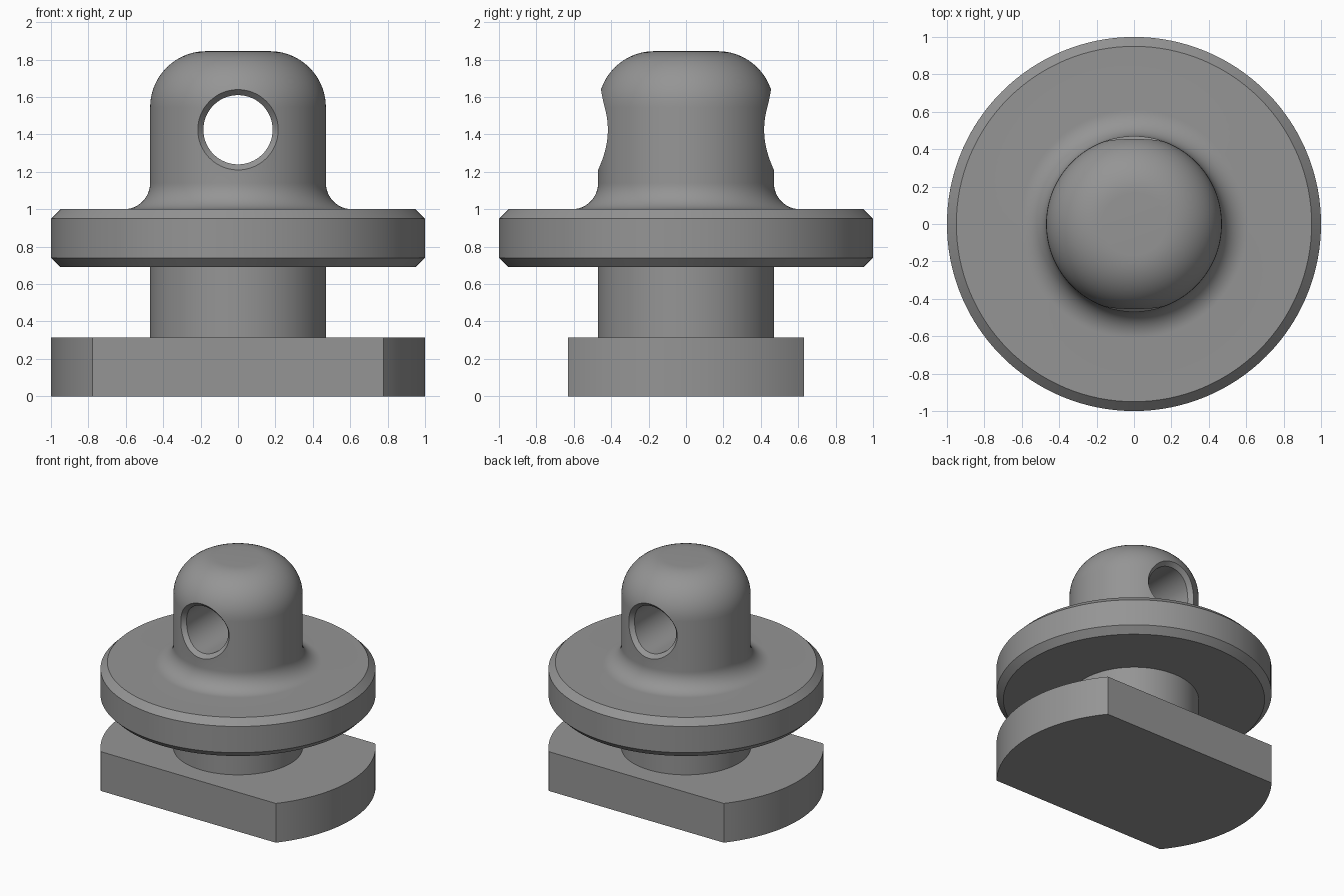
import bpy, bmesh, math

if "Cube" in bpy.data.objects:
    bpy.data.objects.remove(bpy.data.objects["Cube"])

grey = bpy.data.materials.new("steel grey")
grey.diffuse_color = (0.30, 0.30, 0.30, 1)
grey.use_nodes = True
grey.node_tree.nodes["Principled BSDF"].inputs["Base Color"].default_value = grey.diffuse_color

R, DOME, DOME_Z, FILLET = 0.47, 0.30, 1.545, 0.14
HOLE_Z, HOLE_R, CHAMFER = 1.425, 0.185, 0.03
SEG = 128


def make(name, bm, angle=30):
    bmesh.ops.recalc_face_normals(bm, faces=bm.faces)
    mesh = bpy.data.meshes.new(name)
    bm.to_mesh(mesh)
    bm.free()
    mesh.materials.append(grey)
    ob = bpy.data.objects.new(name, mesh)
    bpy.context.collection.objects.link(ob)
    return ob


def smooth(ob, degrees=30):
    bpy.ops.object.select_all(action='DESELECT')
    ob.select_set(True)
    bpy.context.view_layer.objects.active = ob
    bpy.ops.object.shade_smooth_by_angle(angle=math.radians(degrees))


def loft(bm, rings):
    """Skin a list of closed point rings and cap both ends."""
    loops = [[bm.verts.new(p) for p in ring] for ring in rings]
    for a, b in zip(loops, loops[1:]):
        for i in range(len(a)):
            j = (i + 1) % len(a)
            bm.faces.new((a[i], a[j], b[j], b[i]))
    bm.faces.new(loops[0])
    bm.faces.new(loops[-1])


def turns(n):
    return [2 * math.pi * i / n for i in range(n)]


def arc(cx, cz, r, a0, a1, n=14):
    return [(cx + r * math.cos(math.radians(a0 + (a1 - a0) * i / n)),
             cz + r * math.sin(math.radians(a0 + (a1 - a0) * i / n))) for i in range(n + 1)]


# Turned body: neck, chamfered flange, filleted domed head
profile = [(R, 0.315), (R, 0.69), (0.95, 0.69), (1, 0.74), (1, 0.95), (0.95, 1.0)]
profile += arc(R + FILLET, 1.0 + FILLET, FILLET, 270, 180)
profile += arc(R - DOME, DOME_Z, DOME, 0, 90)
bm = bmesh.new()
loft(bm, [[(r * math.cos(t), r * math.sin(t), z) for t in turns(SEG)] for r, z in profile])
body = make("turned_body", bm)


# Cross hole cutter with a chamfer following the curved head surface
def depth(x, z):
    r = R if z < DOME_Z else R - DOME + math.sqrt(DOME ** 2 - (z - DOME_Z) ** 2)
    return math.sqrt(r * r - x * x)


def hole_ring(side, radius, offset, far=None):
    ring = []
    for t in turns(96):
        c, s = math.cos(t), math.sin(t)
        rim = HOLE_R + CHAMFER
        y = far or depth(rim * c, HOLE_Z + rim * s) + offset
        ring.append((radius * c, side * y, HOLE_Z + radius * s))
    return ring


wide = HOLE_R + 2 * CHAMFER
front = [hole_ring(-1, wide, 0, 0.8), hole_ring(-1, wide, CHAMFER), hole_ring(-1, HOLE_R, -CHAMFER)]
back = [hole_ring(1, HOLE_R, -CHAMFER), hole_ring(1, wide, CHAMFER), hole_ring(1, wide, 0, 0.8)]
bm = bmesh.new()
loft(bm, front + back)
cutter = make("hole_cutter", bm)
cutter.hide_render = True

mod = body.modifiers.new("cross hole", 'BOOLEAN')
mod.operation, mod.solver, mod.object = 'DIFFERENCE', 'EXACT', cutter
bpy.context.view_layer.objects.active = body
bpy.ops.object.modifier_apply(modifier=mod.name)
bpy.data.objects.remove(cutter)
smooth(body)

# Base plate: disc with two flat sides
half = 0.63
a = math.degrees(math.asin(half))
outline = arc(0, 0, 1, -a, a, 40) + arc(0, 0, 1, 180 - a, 180 + a, 40)
bm = bmesh.new()
loft(bm, [[(x, y, z) for x, y in outline] for z in (0, 0.315)])
smooth(make("base_plate", bm))
